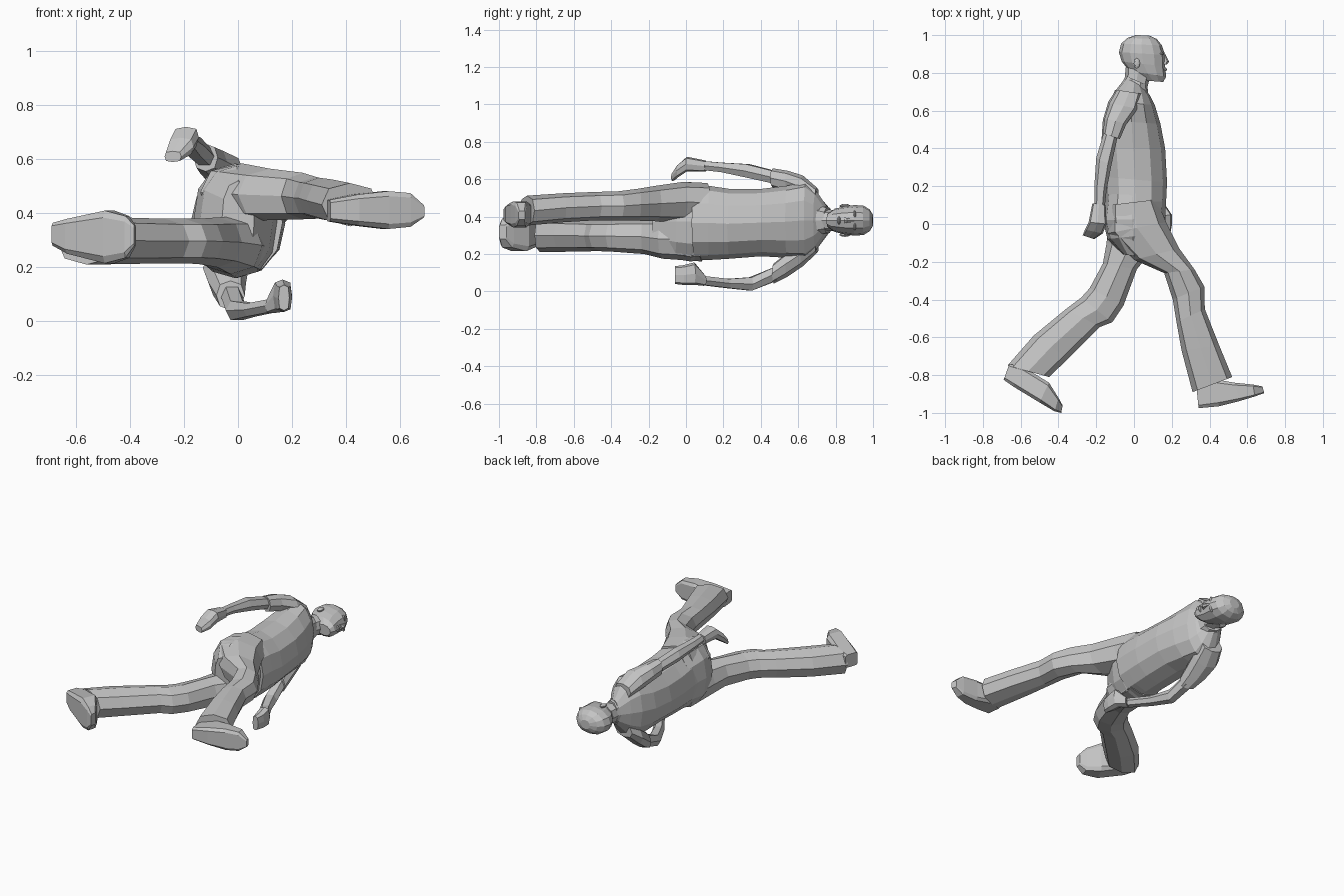
import bpy, bmesh, math
from mathutils import Vector

if "Cube" in bpy.data.objects:
    bpy.data.objects.remove(bpy.data.objects["Cube"], do_unlink=True)

grey = bpy.data.materials.new("plain grey")
grey.use_nodes = True
grey.diffuse_color = (0.55, 0.55, 0.55, 1)
grey.node_tree.nodes["Principled BSDF"].inputs["Base Color"].default_value = (0.55, 0.55, 0.55, 1)

MID = 0.38  # height of the body's mirror plane


def finish(name, bm):
    bmesh.ops.recalc_face_normals(bm, faces=bm.faces[:])
    mesh = bpy.data.meshes.new(name)
    bm.to_mesh(mesh)
    bm.free()
    mesh.materials.append(grey)
    obj = bpy.data.objects.new(name, mesh)
    bpy.context.collection.objects.link(obj)
    return obj


def loft(name, rings, sides=8, power=0.85, turn=0.0):
    """Skin through rings: (back x, back y, front x, front y, low z, high z)."""
    bm = bmesh.new()
    loops = []
    full = math.cos(turn) ** power  # keeps turned sections at full size
    for bx, by, fx, fy, lo, hi in rings:
        loop = []
        for i in range(sides):
            a = 2 * math.pi * i / sides + turn
            c, s = (math.copysign(abs(v) ** power, v) / full if abs(v) > 1e-6 else 0
                    for v in (math.cos(a), math.sin(a)))
            loop.append(bm.verts.new(((bx + fx) / 2 + (fx - bx) / 2 * c,
                                      (by + fy) / 2 + (fy - by) / 2 * c,
                                      (lo + hi) / 2 + (hi - lo) / 2 * s)))
        loops.append(loop)
    for p, q in zip(loops, loops[1:]):
        for i in range(sides):
            j = (i + 1) % sides
            bm.faces.new((p[i], p[j], q[j], q[i]))
    bm.faces.new(loops[0])
    bm.faces.new(loops[-1])
    return finish(name, bm)


def blob(name, centre, size):
    """Small faceted ellipsoid."""
    bm = bmesh.new()
    bmesh.ops.create_uvsphere(bm, u_segments=8, v_segments=5, radius=1)
    for v in bm.verts:
        v.co = Vector(centre) + Vector([a * b for a, b in zip(v.co, size)])
    return finish(name, bm)


# Torso and hips
loft("shirt", [
    (-0.045, 0.775, 0.05, 0.725, 0.30, 0.46),
    (-0.095, 0.71, 0.085, 0.68, 0.22, 0.54),
    (-0.135, 0.65, 0.11, 0.63, 0.175, 0.585),
    (-0.165, 0.55, 0.14, 0.53, 0.18, 0.565),
    (-0.175, 0.40, 0.165, 0.40, 0.188, 0.548),
    (-0.165, 0.25, 0.175, 0.22, 0.175, 0.548),
    (-0.155, 0.12, 0.17, 0.12, 0.168, 0.565),
    (-0.155, 0.08, 0.165, 0.03, 0.168, 0.565)], sides=12, power=0.95)
loft("trouser_seat", [
    (-0.145, 0.16, 0.13, 0.15, 0.18, 0.555),
    (-0.165, 0.02, 0.145, 0.03, 0.16, 0.585),
    (-0.14, -0.08, 0.13, -0.05, 0.175, 0.575),
    (-0.06, -0.16, 0.06, -0.18, 0.22, 0.52)], sides=12)

# Legs
loft("right_trouser_leg", [
    (-0.13, 0.10, 0.12, 0.13, 0.37, 0.58),
    (-0.14, -0.05, 0.17, 0.01, 0.37, 0.585),
    (0.0, -0.19, 0.24, -0.13, 0.375, 0.565),
    (0.16, -0.26, 0.32, -0.24, 0.378, 0.55),
    (0.205, -0.40, 0.372, -0.33, 0.38, 0.535),
    (0.225, -0.52, 0.375, -0.45, 0.38, 0.532),
    (0.252, -0.67, 0.45, -0.64, 0.37, 0.525),
    (0.31, -0.89, 0.52, -0.81, 0.352, 0.512)])
loft("left_trouser_leg", [
    (-0.13, 0.10, 0.12, 0.07, 0.16, 0.385),
    (-0.145, -0.10, 0.09, -0.15, 0.175, 0.388),
    (-0.165, -0.21, 0.015, -0.24, 0.20, 0.385),
    (-0.235, -0.34, -0.055, -0.43, 0.212, 0.38),
    (-0.28, -0.39, -0.115, -0.52, 0.215, 0.38),
    (-0.36, -0.45, -0.18, -0.545, 0.215, 0.38),
    (-0.53, -0.59, -0.345, -0.71, 0.212, 0.385),
    (-0.67, -0.75, -0.45, -0.81, 0.21, 0.39)])

# Shoes with flat soles, heel to toe, each ring from sole to upper
shoe = dict(power=0.35, turn=math.pi / 8)
loft("right_shoe", [
    (0.342, -0.975, 0.33, -0.86, 0.37, 0.45),
    (0.45, -0.965, 0.42, -0.82, 0.355, 0.47),
    (0.56, -0.937, 0.53, -0.84, 0.342, 0.482),
    (0.64, -0.913, 0.63, -0.85, 0.35, 0.475),
    (0.69, -0.895, 0.68, -0.86, 0.385, 0.43)], **shoe)
loft("left_shoe", [
    (-0.69, -0.825, -0.66, -0.74, 0.28, 0.365),
    (-0.64, -0.86, -0.58, -0.76, 0.25, 0.38),
    (-0.50, -0.945, -0.45, -0.84, 0.215, 0.41),
    (-0.42, -0.992, -0.40, -0.92, 0.235, 0.39),
    (-0.385, -1.0, -0.378, -0.96, 0.28, 0.355)], **shoe)

# Arms: sleeve, then forearm with hand
loft("right_sleeve", [
    (-0.09, 0.71, 0.04, 0.69, 0.47, 0.555),
    (-0.13, 0.64, 0.02, 0.61, 0.50, 0.62),
    (-0.155, 0.56, -0.04, 0.53, 0.535, 0.645),
    (-0.165, 0.48, -0.075, 0.45, 0.555, 0.658)])
loft("right_forearm", [
    (-0.155, 0.50, -0.085, 0.47, 0.57, 0.645),
    (-0.20, 0.35, -0.12, 0.31, 0.605, 0.685),
    (-0.21, 0.20, -0.145, 0.18, 0.635, 0.692),
    (-0.21, 0.10, -0.155, 0.09, 0.645, 0.70)], sides=6)
loft("right_hand", [
    (-0.22, 0.11, -0.15, 0.10, 0.64, 0.70),
    (-0.24, 0.01, -0.145, 0.0, 0.642, 0.72),
    (-0.26, -0.03, -0.165, -0.05, 0.612, 0.68),
    (-0.272, -0.06, -0.21, -0.08, 0.59, 0.63)], power=0.6)
loft("left_sleeve", [
    (-0.10, 0.71, 0.04, 0.69, 0.205, 0.29),
    (-0.13, 0.64, 0.04, 0.61, 0.135, 0.26),
    (-0.11, 0.56, 0.03, 0.53, 0.08, 0.21),
    (-0.08, 0.48, 0.025, 0.46, 0.042, 0.15)])
loft("left_forearm", [
    (-0.065, 0.50, 0.015, 0.48, 0.055, 0.14),
    (-0.045, 0.33, 0.035, 0.36, 0.0, 0.08),
    (0.02, 0.20, 0.08, 0.24, 0.015, 0.07),
    (0.10, 0.08, 0.15, 0.11, 0.03, 0.085)], sides=6)
loft("left_hand", [
    (0.10, 0.08, 0.16, 0.11, 0.03, 0.085),
    (0.13, 0.04, 0.20, 0.05, 0.035, 0.155),
    (0.14, -0.02, 0.20, -0.01, 0.035, 0.14),
    (0.15, -0.06, 0.19, -0.06, 0.04, 0.135)], power=0.6)

# Neck, collar and head
loft("neck", [
    (-0.05, 0.72, 0.06, 0.68, 0.32, 0.44),
    (-0.045, 0.83, 0.09, 0.80, 0.325, 0.435)])
loft("collar", [
    (-0.075, 0.72, 0.08, 0.66, 0.29, 0.47),
    (-0.045, 0.785, 0.07, 0.735, 0.31, 0.45)], sides=10)
loft("head", [
    (0.05, 0.76, 0.155, 0.752, 0.345, 0.415),
    (-0.025, 0.81, 0.17, 0.78, 0.318, 0.442),
    (-0.065, 0.86, 0.165, 0.835, 0.305, 0.455),
    (-0.08, 0.91, 0.165, 0.895, 0.298, 0.462),
    (-0.068, 0.955, 0.148, 0.945, 0.302, 0.458),
    (-0.035, 0.985, 0.12, 0.98, 0.322, 0.438),
    (0.01, 1.0, 0.08, 0.998, 0.35, 0.41)], sides=12, power=0.95)

# Face
loft("nose", [
    (0.14, 0.905, 0.166, 0.90, 0.372, 0.388),
    (0.14, 0.865, 0.186, 0.86, 0.366, 0.394),
    (0.14, 0.845, 0.175, 0.845, 0.362, 0.398)], sides=6)
blob("mouth", (0.162, 0.818, MID), (0.015, 0.009, 0.022))
for side, s in (("right", 1), ("left", -1)):
    blob(side + "_brow", (0.146, 0.902, MID + s * 0.03), (0.014, 0.008, 0.024))
    blob(side + "_ear", (0.015, 0.85, MID + s * 0.077), (0.018, 0.03, 0.011))
